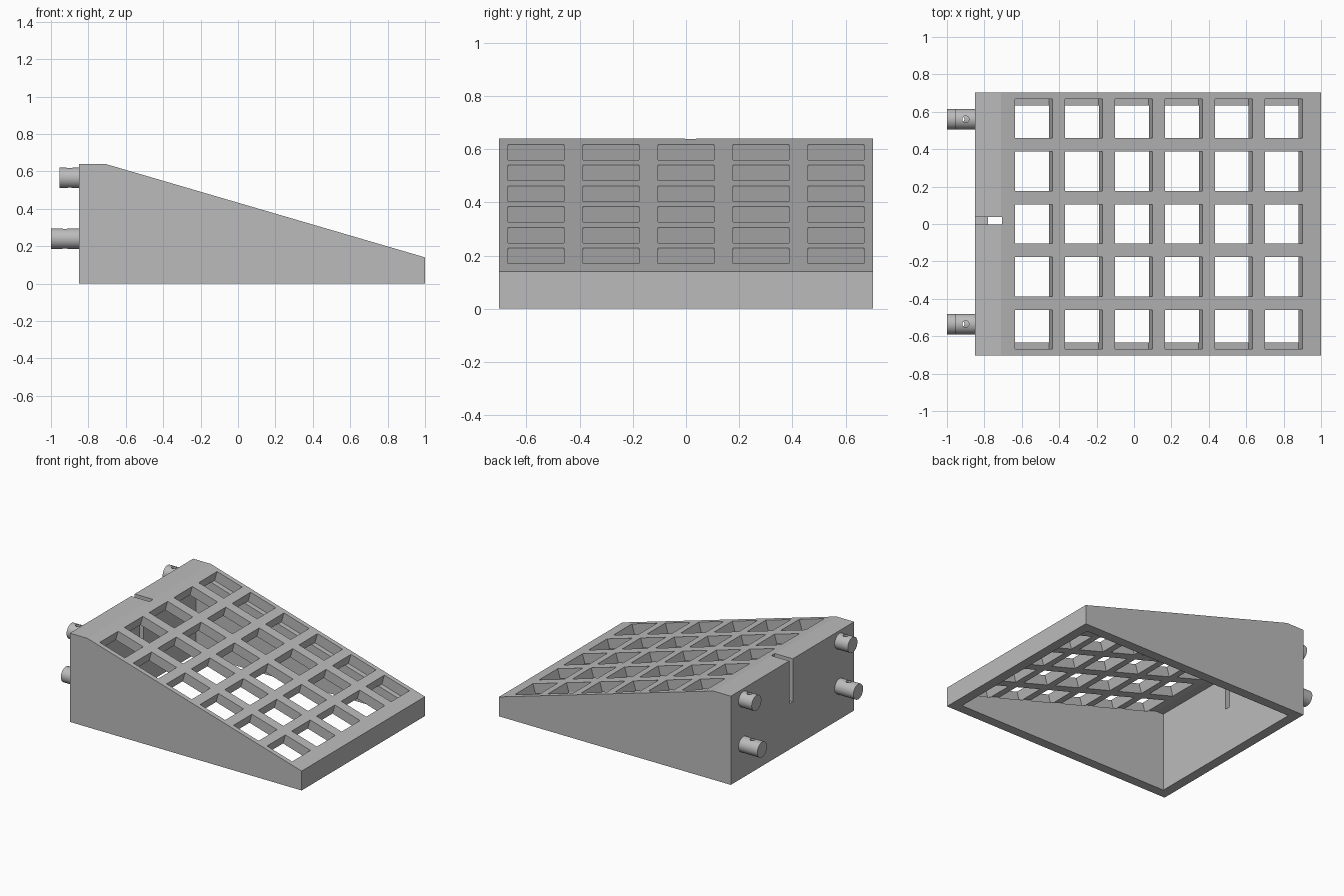
import bpy, bmesh, math
from mathutils import Matrix, Vector

if "Cube" in bpy.data.objects:
    bpy.data.objects.remove(bpy.data.objects["Cube"], do_unlink=True)

grey = bpy.data.materials.new("plain grey")
grey.use_nodes = True
COLOUR = (0.5, 0.5, 0.5, 1)
grey.diffuse_color = COLOUR
grey.node_tree.nodes["Principled BSDF"].inputs["Base Color"].default_value = COLOUR


def finish(name, bm):
    bmesh.ops.recalc_face_normals(bm, faces=bm.faces)
    mesh = bpy.data.meshes.new(name)
    bm.to_mesh(mesh)
    bm.free()
    mesh.materials.append(grey)
    obj = bpy.data.objects.new(name, mesh)
    bpy.context.collection.objects.link(obj)
    return obj


def prism(name, profile, half_width):
    """Extrude an x-z outline along y."""
    bm = bmesh.new()
    face = bm.faces.new([bm.verts.new((x, -half_width, z)) for x, z in profile])
    new = bmesh.ops.extrude_face_region(bm, geom=[face])["geom"]
    verts = [g for g in new if isinstance(g, bmesh.types.BMVert)]
    bmesh.ops.translate(bm, verts=verts, vec=(0, 2 * half_width, 0))
    return finish(name, bm)


def add_box(bm, centre, size, tilt=0):
    bmesh.ops.create_cube(bm, size=1, matrix=Matrix.Translation(centre)
                          @ Matrix.Rotation(tilt, 4, "Y")
                          @ Matrix.Diagonal((*size, 1)))


def add_cylinder(bm, centre, radius, length, tilt=0, sides=48):
    bmesh.ops.create_cone(bm, cap_ends=True, segments=sides, radius1=radius,
                          radius2=radius, depth=length,
                          matrix=Matrix.Translation(centre)
                          @ Matrix.Rotation(tilt, 4, "Y"))


def cut(target, cutter):
    cutter.hide_render = True
    mod = target.modifiers.new("cut", "BOOLEAN")
    mod.operation = "DIFFERENCE"
    mod.solver = "EXACT"
    mod.object = cutter
    bpy.context.view_layer.objects.active = target
    bpy.ops.object.modifier_apply(modifier=mod.name)
    bpy.data.objects.remove(cutter, do_unlink=True)


# Wedge housing, hollow and open underneath
BACK, KNEE, TOP, LOW, WALL = -0.85, -0.71, 0.64, 0.14, 0.07
HALF = 0.703
slope = (TOP - LOW) / (1 - KNEE)
angle = math.atan(slope)
drop = WALL / math.cos(angle)


def roof(x):
    return TOP - slope * (x - KNEE)


housing = prism("wedge_housing",
                [(BACK, 0), (1, 0), (1, LOW), (KNEE, TOP), (BACK, TOP)], HALF)
inner_knee = KNEE - (drop - WALL) / slope
cavity = prism("cavity_cutter",
               [(BACK + WALL, -0.1), (1 - WALL, -0.1), (1 - WALL, roof(1 - WALL) - drop),
                (inner_knee, TOP - WALL), (BACK + WALL, TOP - WALL)], HALF - WALL)
cut(housing, cavity)

# Grid of openings square to the sloping roof, and the slot in the tall end
bm = bmesh.new()
normal = Vector((math.sin(angle), 0, math.cos(angle)))
for col in range(6):
    x = -0.535 + 0.267 * col
    for row in range(-2, 3):
        surface = Vector((x, 0.282 * row, roof(x)))
        add_box(bm, surface - normal * 0.012, (0.2 / math.cos(angle), 0.21, 0.124), angle)
add_box(bm, (-0.805, 0.017, 0.53), (0.2, 0.04, 0.4))
cut(housing, finish("opening_cutter", bm))

# Round pegs on the tall end, each with a small cross hole
for level, tip, z, hole_x in (("upper", -0.955, 0.565, -0.9), ("lower", -1, 0.24, -0.925)):
    for side, y in (("left", 0.56), ("right", -0.535)):
        end = BACK + 0.02
        bm = bmesh.new()
        add_cylinder(bm, ((tip + end) / 2, y, z), 0.055, end - tip, math.pi / 2)
        peg = finish(f"{level}_{side}_peg", bm)
        bm = bmesh.new()
        add_cylinder(bm, (hole_x, y, z), 0.018, 0.2, sides=24)
        cut(peg, finish("peg_hole_cutter", bm))
        bpy.ops.object.select_all(action="DESELECT")
        peg.select_set(True)
        bpy.context.view_layer.objects.active = peg
        bpy.ops.object.shade_smooth_by_angle(angle=math.radians(30))
